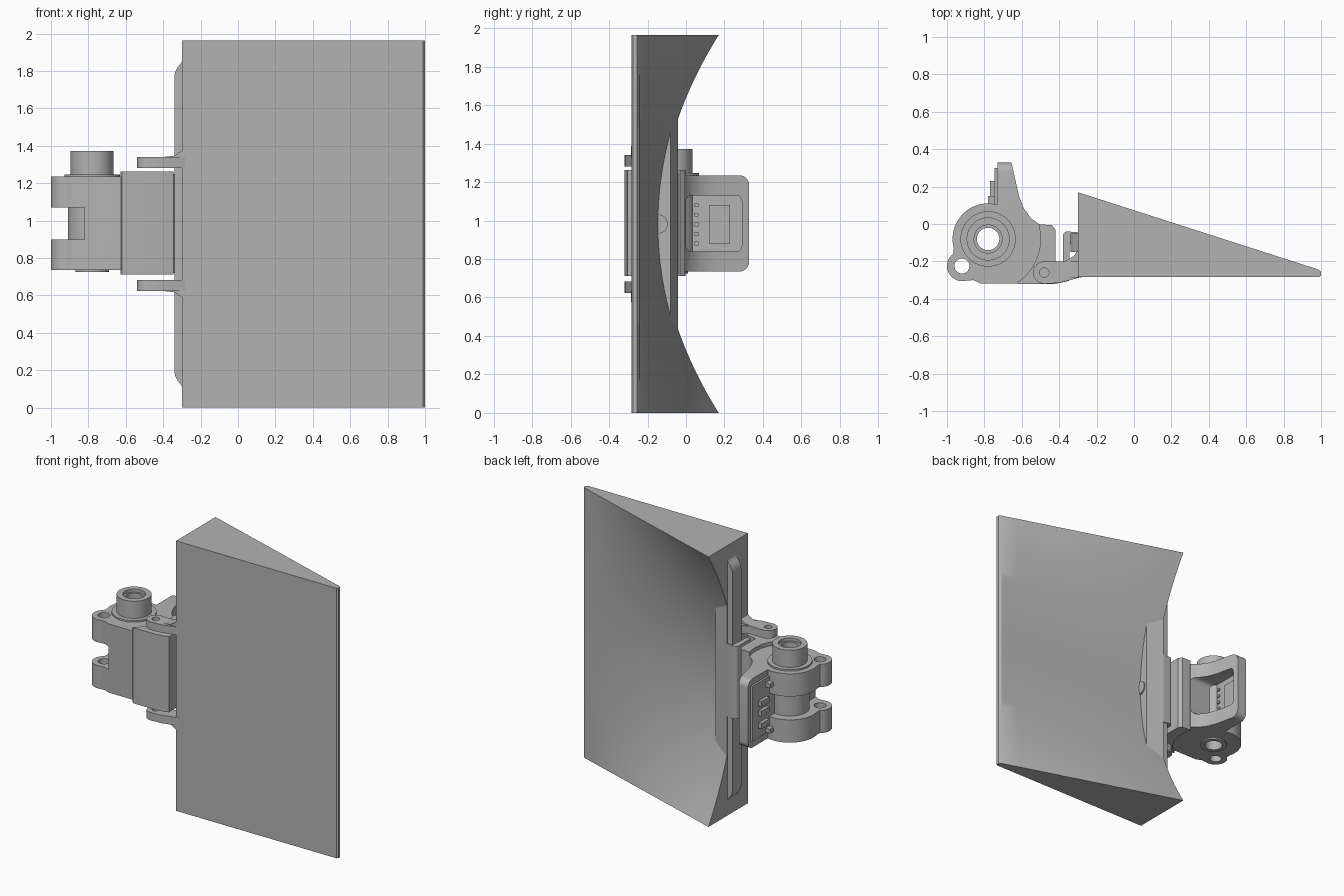
import bpy, bmesh
from math import cos, sin, radians

if "Cube" in bpy.data.objects:
    bpy.data.objects.remove(bpy.data.objects["Cube"])

grey = bpy.data.materials.new("light grey")
grey.use_nodes = True
grey.diffuse_color = (0.45, 0.45, 0.45, 1)
grey.node_tree.nodes["Principled BSDF"].inputs["Base Color"].default_value = (0.45, 0.45, 0.45, 1)

MID = 0.982
TOP = 2 * MID


def arc(cx, cy, r, a, b, n=16):
    return [(cx + r * cos(radians(a + (b - a) * i / n)),
             cy + r * sin(radians(a + (b - a) * i / n))) for i in range(n + 1)]


def loft(name, loops):
    """Skin a row of matching closed loops and cap both ends."""
    bm = bmesh.new()
    rows = [[bm.verts.new(p) for p in loop] for loop in loops]
    n = len(rows[0])
    for a, b in zip(rows, rows[1:]):
        for i in range(n):
            bm.faces.new((a[i], a[(i + 1) % n], b[(i + 1) % n], b[i]))
    bm.faces.new(rows[0])
    bm.faces.new(rows[-1])
    bmesh.ops.recalc_face_normals(bm, faces=bm.faces)
    mesh = bpy.data.meshes.new(name)
    bm.to_mesh(mesh)
    bm.free()
    ob = bpy.data.objects.new(name, mesh)
    bpy.context.collection.objects.link(ob)
    mesh.materials.append(grey)
    return ob


def prism(name, pts, lo, hi, axis="z"):
    place = {"z": lambda u, v, w: (u, v, w),
             "x": lambda u, v, w: (w, u, v),
             "y": lambda u, v, w: (u, w, v)}[axis]
    return loft(name, [[place(u, v, w) for u, v in pts] for w in (lo, hi)])


def box(name, x, y, z):
    return prism(name, [(x[0], y[0]), (x[1], y[0]), (x[1], y[1]), (x[0], y[1])], *z)


def cyl(name, c, r, lo, hi, axis="z"):
    return prism(name, arc(*c, r, 0, 360, 48)[:-1], lo, hi, axis)


def rounded(y, z, r):
    return (arc(y[1] - r, z[0] + r, r, -90, 0, 6) + arc(y[1] - r, z[1] - r, r, 0, 90, 6)
            + arc(y[0] + r, z[1] - r, r, 90, 180, 6) + arc(y[0] + r, z[0] + r, r, 180, 270, 6))


def carve(ob, cutter, op="DIFFERENCE"):
    mod = ob.modifiers.new("carve", "BOOLEAN")
    mod.operation, mod.object, mod.solver = op, cutter, "EXACT"
    bpy.context.view_layer.objects.active = ob
    bpy.ops.object.modifier_apply(modifier=mod.name)
    bpy.data.objects.remove(cutter)


def tube(name, c, r, hole, lo, hi):
    ob = cyl(name, c, r, lo, hi)
    carve(ob, cyl("cutter", c, hole, lo - 0.1, hi + 0.1))
    return ob


# Wedge panel: flat front, hollow back that straightens toward the thin edge
def panel_loop(z):
    root = -0.136 + 0.317 * (z - MID) ** 2
    back = [(0.985 - 1.285 * t / 10, -0.243 + (root + 0.243) * t / 10, z) for t in range(11)]
    return [(-0.3, -0.283, z), (0.99, -0.283, z), (1, -0.275, z), (1, -0.255, z)] + back


loft("wedge_panel", [panel_loop(TOP * i / 48) for i in range(49)])

# Raised land on the thick edge, with a small thumb bump
prism("edge_land", [(-0.3, -0.2), (-0.18, -0.2), (-0.18, -0.08), (-0.3, -0.041)],
      MID - 0.55, MID + 0.55)
cyl("land_bump", (-0.145, MID), 0.05, -0.19, -0.17, "x")

# Long rounded tongue on the side of the panel
tongue = [(-0.29, 0.08)] + arc(-0.24, 0.2, 0.1, 230, 180, 6)
tongue += [(x, TOP - z) for x, z in reversed(tongue)]
prism("side_tongue", tongue, -0.15, -0.05, "y")

# Hook clip beside the tongue
prism("hook_clip", [(-0.345, -0.2), (-0.345, -0.11), (-0.335, -0.1), (-0.295, -0.1),
                    (-0.295, -0.045)] + arc(-0.355, -0.065, 0.025, 90, 180, 6) + [(-0.38, -0.2)],
      0.72, 1.25)

# Pair of hinge ears with flared roots
for side, sign in (("upper", 1), ("lower", -1)):
    z0, z1 = sorted((MID + sign * 0.3, MID + sign * 0.358))
    ear = prism(side + "_hinge_ear",
                arc(-0.48, -0.26, 0.06, 90, 270) +
                [(-0.4, -0.315), (-0.28, -0.284), (-0.29, -0.12), (-0.32, -0.17), (-0.37, -0.2)],
                z0, z1)
    carve(ear, cyl("cutter", (-0.48, -0.26), 0.025, 0, 2))
    flare = [(-0.4, 0.358), (-0.34, 0.365), (-0.28, 0.405), (-0.28, 0.35), (-0.32, 0.32)]
    prism(side + "_ear_flare", [(x, MID + sign * z) for x, z in flare], -0.285, -0.2, "y")

# Hinge housing: barrel, corner lug and upright back plate in one outline
AXIS, LUG = (-0.78, -0.08), (-0.92, -0.225)
outline = (arc(*LUG, 0.08, 125, 280) + [(-0.86, -0.3), (-0.82, -0.318)]
           + arc(*AXIS, 0.285, -57, 16)
           + [(-0.55, 0.03), (-0.59, 0.085), (-0.615, 0.15), (-0.655, 0.328), (-0.73, 0.328)]
           + arc(*AXIS, 0.19, 75, 195, 24))
housing = prism("hinge_housing", outline, 0.735, 1.235)
carve(housing, prism("cutter", rounded((-0.5, 0.328), (0.735, 1.235), 0.05), -1.2, 0, "x"), "INTERSECT")
carve(housing, prism("cutter", rounded((0.0, 0.29), (0.84, 1.13), 0.03), -0.715, -0.4, "x"))
carve(housing, box("cutter", (-1.2, -0.82), (-0.5, 0.2), (0.9, 1.07)))
carve(housing, box("cutter", (-1.2, -0.745), (-0.08, 0.2), (0.9, 1.07)))
carve(housing, cyl("cutter", AXIS, 0.075, 0, 2))
carve(housing, cyl("cutter", LUG, 0.04, 0, 2))

# Barrel core, collars and top boss
tube("barrel_core", AXIS, 0.13, 0.06, 0.74, 1.23)
tube("top_collar", AXIS, 0.148, 0.06, 1.225, 1.247)
tube("top_boss", AXIS, 0.115, 0.075, 1.24, 1.372)
tube("boss_liner", AXIS, 0.08, 0.06, 1.2, 1.35)
tube("bottom_collar", AXIS, 0.09, 0.06, 0.725, 0.75)

# Front cover wrapped around the housing
prism("front_cover", arc(*AXIS, 0.28, 16, -57) +
      [(-0.62, -0.321), (-0.42, -0.321), (-0.345, -0.303), (-0.345, -0.21), (-0.42, -0.2),
       (-0.42, -0.03), (-0.44, -0.005)], 0.712, 1.262)

# Circuit board parts on the back plate
box("board", (-0.745, -0.725), (0.08, 0.3), (0.79, 1.19))
box("board_chip", (-0.718, -0.705), (0.12, 0.23), (0.88, 1.08))
for i, z in enumerate((0.86, 0.95, 1.02)):
    box("board_button_%d" % (i + 1), (-0.77, -0.74), (0.14, 0.23), (z, z + 0.04))
for i in range(5):
    box("board_pin_%d" % (i + 1), (-0.718, -0.705), (0.045, 0.065), (0.87 + i * 0.05, 0.89 + i * 0.05))
for name, z in (("lower_board_clip", 0.8), ("upper_board_clip", 1.13)):
    box(name, (-0.78, -0.73), (0.1, 0.15), (z, z + 0.03))

# Smooth curved faces, keep edges crisp
bpy.ops.object.select_all(action="DESELECT")
for ob in bpy.context.scene.objects:
    if ob.type == "MESH":
        ob.select_set(True)
        bpy.context.view_layer.objects.active = ob
bpy.ops.object.shade_smooth_by_angle(angle=radians(30))
